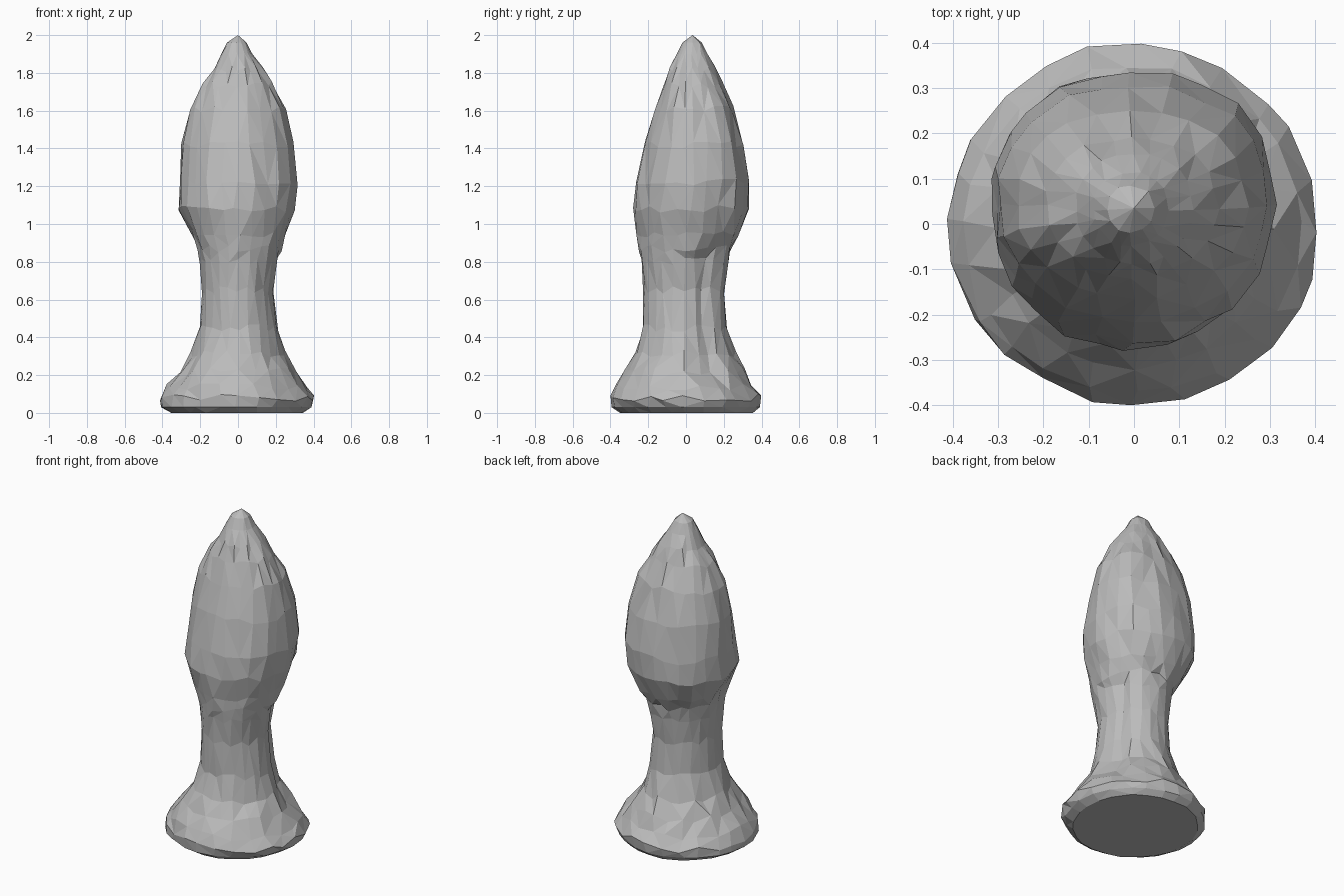
import bpy, bmesh, math, random

random.seed(4)
cube = bpy.data.objects.get("Cube")
if cube:
    bpy.data.objects.remove(cube, do_unlink=True)

# One plain clay grey
clay = bpy.data.materials.new("clay grey")
clay.use_nodes = True
clay.diffuse_color = (0.5, 0.5, 0.5, 1)
clay.node_tree.nodes["Principled BSDF"].inputs["Base Color"].default_value = (0.5, 0.5, 0.5, 1)

# Profile rings: height, min x, max x, min y, max y
RINGS = [
    (0.01, -.36, .35, -.35, .36), (0.03, -.41, .39, -.39, .39),
    (0.08, -.41, .41, -.40, .40), (0.14, -.375, .37, -.375, .35),
    (0.22, -.31, .31, -.32, .31), (0.31, -.25, .25, -.27, .26),
    (0.45, -.20, .215, -.23, .215), (0.65, -.19, .19, -.225, .205),
    (0.80, -.20, .21, -.24, .225), (0.87, -.215, .23, -.245, .24),
    (0.95, -.25, .255, -.255, .28), (1.08, -.315, .295, -.28, .335),
    (1.22, -.31, .315, -.265, .335), (1.42, -.30, .295, -.22, .305),
    (1.61, -.26, .25, -.165, .25), (1.74, -.195, .185, -.12, .19),
    (1.82, -.13, .13, -.09, .155), (1.90, -.09, .075, -.05, .115),
    (1.96, -.06, .045, -.02, .085),
]
SIDES = 24
TIP = (0, 0.035, 2.0)


def shape(angle, z):
    """Radius factor: squarer back, side crease on the neck, shallow folds."""
    k = 1 + random.uniform(-.022, .012)
    if z > 0.9 and math.sin(angle) > 0:
        k += 0.05 * math.sin(2 * angle) ** 2
    if 0.2 < z < 0.85:
        k -= 0.13 * math.exp(-((angle - 0.5) / 0.22) ** 2)
    if 0.8 < z < 1.0:
        k += 0.025 * math.sin(7 * angle)
    if z > 1.0:
        k += 0.015 * math.cos(9 * angle)
    return k


# Lofted body with uneven facets
bm = bmesh.new()
rows = []
for i, (z, x0, x1, y0, y1) in enumerate(RINGS):
    row = []
    for j in range(SIDES):
        a = 2 * math.pi * (j + random.uniform(-.2, .2)) / SIDES
        k = shape(a, z)
        lift = random.uniform(-.02, .02) if 0.05 < z < 1.9 else 0
        row.append(bm.verts.new(((x0 + x1) / 2 + k * (x1 - x0) / 2 * math.cos(a),
                                 (y0 + y1) / 2 + k * (y1 - y0) / 2 * math.sin(a),
                                 z + lift)))
    rows.append(row)
for lower, upper in zip(rows, rows[1:]):
    for j in range(SIDES):
        n = (j + 1) % SIDES
        bm.faces.new((lower[j], lower[n], upper[n], upper[j]))

# Flat underside and pointed tip
bm.faces.new(rows[0][::-1])
tip = bm.verts.new(TIP)
for j in range(SIDES):
    bm.faces.new((rows[-1][j], rows[-1][(j + 1) % SIDES], tip))

# Settle the lowest ring on the ground, split the facets and merge the crowded tip
for v in rows[0]:
    v.co.z = 0
bmesh.ops.triangulate(bm, faces=[f for f in bm.faces if len(f.verts) == 4],
                      quad_method='SHORT_EDGE')
bmesh.ops.remove_doubles(bm, verts=[v for v in bm.verts if 1.85 < v.co.z < 1.99], dist=0.018)
bmesh.ops.recalc_face_normals(bm, faces=bm.faces[:])

mesh = bpy.data.meshes.new("sculpted_body")
bm.to_mesh(mesh)
bm.free()
mesh.materials.append(clay)
body = bpy.data.objects.new("sculpted_body", mesh)
bpy.context.collection.objects.link(body)
